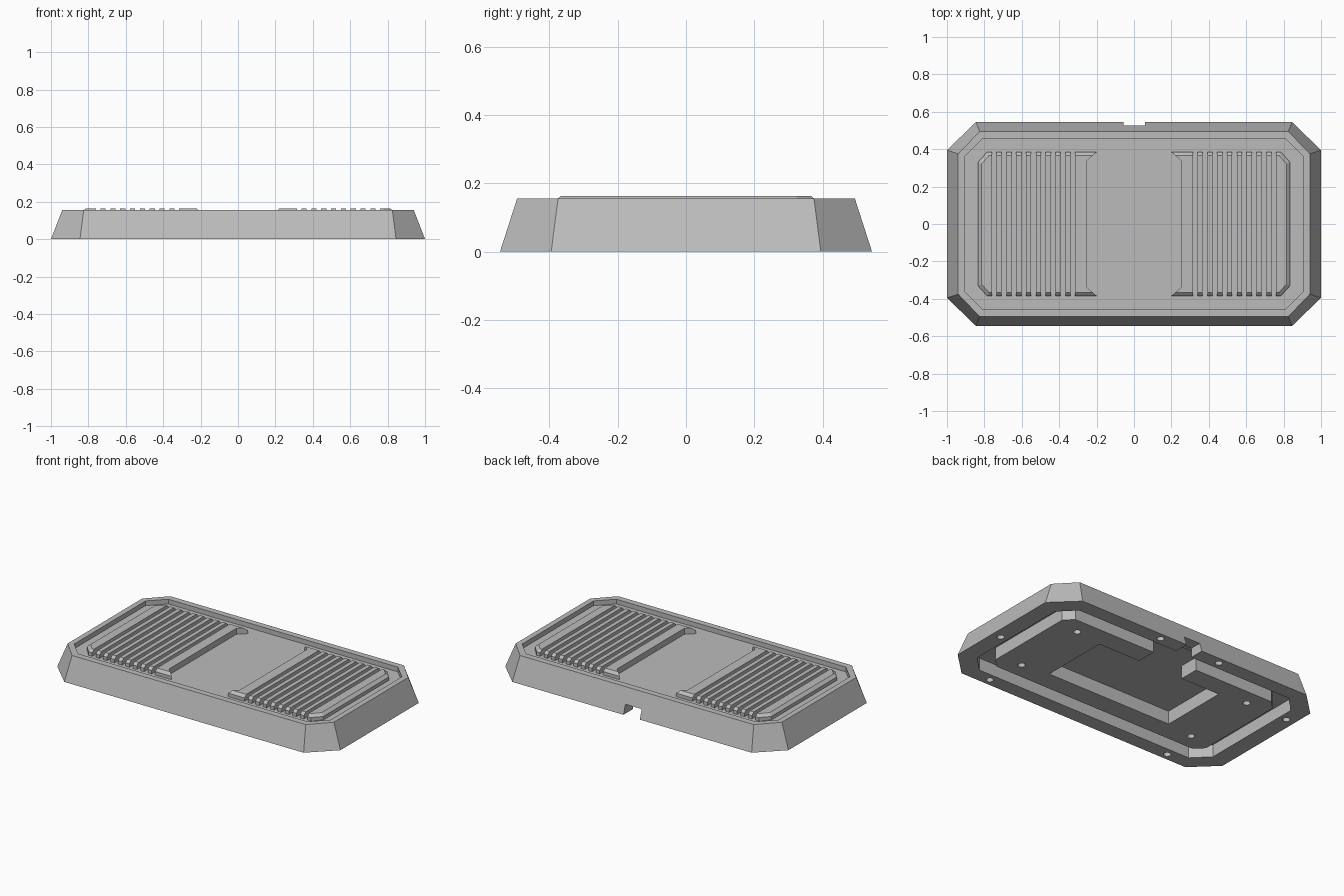
import bpy
import bmesh

cube = bpy.data.objects.get("Cube")
if cube:
    bpy.data.objects.remove(cube, do_unlink=True)

grey = bpy.data.materials.new("plain grey")
grey.use_nodes = True
grey.diffuse_color = (0.5, 0.5, 0.5, 1)
grey.node_tree.nodes["Principled BSDF"].inputs["Base Color"].default_value = (0.5, 0.5, 0.5, 1)

FLOOR, RIM, TOP = 0.125, 0.155, 0.163


def octagon(x, y, cx, cy):
    """Chamfered rectangle: half sizes x, y with corner points at (cx, y) and (x, cy)."""
    quarter = [(x, cy), (cx, y)]
    half = quarter + [(-a, b) for a, b in reversed(quarter)]
    return half + [(-a, -b) for a, b in half]


def rect(x0, x1, y0, y1):
    return [(x0, y0), (x1, y0), (x1, y1), (x0, y1)]


def loft(name, layers, ring=False):
    """Skin (outline, height) layers; cap the ends, or close into a ring."""
    bm = bmesh.new()
    loops = [[bm.verts.new((x, y, z)) for x, y in pts] for pts, z in layers]
    pairs = list(zip(loops, loops[1:]))
    if ring:
        pairs.append((loops[-1], loops[0]))
    else:
        bm.faces.new(loops[0])
        bm.faces.new(loops[-1])
    for a, b in pairs:
        n = len(a)
        for i in range(n):
            j = (i + 1) % n
            bm.faces.new((a[i], a[j], b[j], b[i]))
    bmesh.ops.recalc_face_normals(bm, faces=bm.faces)
    mesh = bpy.data.meshes.new(name)
    bm.to_mesh(mesh)
    bm.free()
    mesh.materials.append(grey)
    obj = bpy.data.objects.new(name, mesh)
    bpy.context.collection.objects.link(obj)
    return obj


def prism(name, outline, z0, z1):
    return loft(name, [(outline, z0), (outline, z1)])


def cut(target, cutter):
    """Subtract the cutter for good and remove it."""
    cutter.hide_render = True
    mod = target.modifiers.new("cut", "BOOLEAN")
    mod.operation = "DIFFERENCE"
    mod.solver = "EXACT"
    mod.object = cutter
    bpy.context.view_layer.objects.active = target
    bpy.ops.object.modifier_apply(modifier=mod.name)
    bpy.data.objects.remove(cutter, do_unlink=True)


# Tapered base with a shallow tray on top
base = loft("base", [(octagon(1, 0.545, 0.845, 0.395), 0),
                     (octagon(0.94, 0.495, 0.825, 0.375), RIM)])
cut(base, prism("tray_cutter", octagon(0.905, 0.455, 0.81, 0.36), FLOOR, 0.3))

# Ring groove underneath
outer = octagon(0.89, 0.45, 0.79, 0.35)
inner = octagon(0.795, 0.355, 0.74, 0.30)
cut(base, loft("groove_cutter", [(outer, -0.1), (outer, 0.08),
                                 (inner, 0.08), (inner, -0.1)], ring=True))

# Pocket with a channel leading to the cable notch at the back
pocket = [(-0.45, -0.225), (0.45, -0.225), (0.45, 0.225), (0.15, 0.225),
          (0.15, 0.40), (-0.17, 0.40), (-0.17, 0.225), (-0.45, 0.225)]
cut(base, prism("pocket_cutter", pocket, -0.1, 0.085))
cut(base, prism("notch_cutter", rect(-0.055, 0.06, 0.3, 0.7), -0.1, 0.06))

# Screw holes underneath
holes = [(0.64, 0.25), (0.64, -0.25), (-0.64, 0.25), (-0.64, -0.25),
         (0.67, -0.5), (-0.67, -0.5), (0.22, 0.5), (-0.22, 0.5),
         (0.94, -0.08), (-0.94, 0.25)]
for x, y in holes:
    bpy.ops.mesh.primitive_cylinder_add(vertices=16, radius=0.022, depth=0.14, location=(x, y, 0))
    cut(base, bpy.context.object)

# Ribbed panels on both sides of the tray
for side, name in ((1, "left_ribs"), (-1, "right_ribs")):
    def half_panel(pts):
        full = pts + [(x, -y) for x, y in reversed(pts)]
        return [(side * x, y) for x, y in full]

    foot = half_panel([(0.835, 0.33), (0.785, 0.385), (0.2, 0.385), (0.25, 0.34)])
    crest = half_panel([(0.815, 0.322), (0.775, 0.367), (0.22, 0.367), (0.25, 0.34)])
    panel = loft(name, [(foot, FLOOR - 0.005), (foot, 0.147), (crest, TOP)])
    for k in range(9):
        x = side * (0.7475 - 0.0525 * k)
        cut(panel, prism("slot_cutter", rect(x - 0.0125, x + 0.0125, -0.5, 0.5), 0.05, 0.3))
